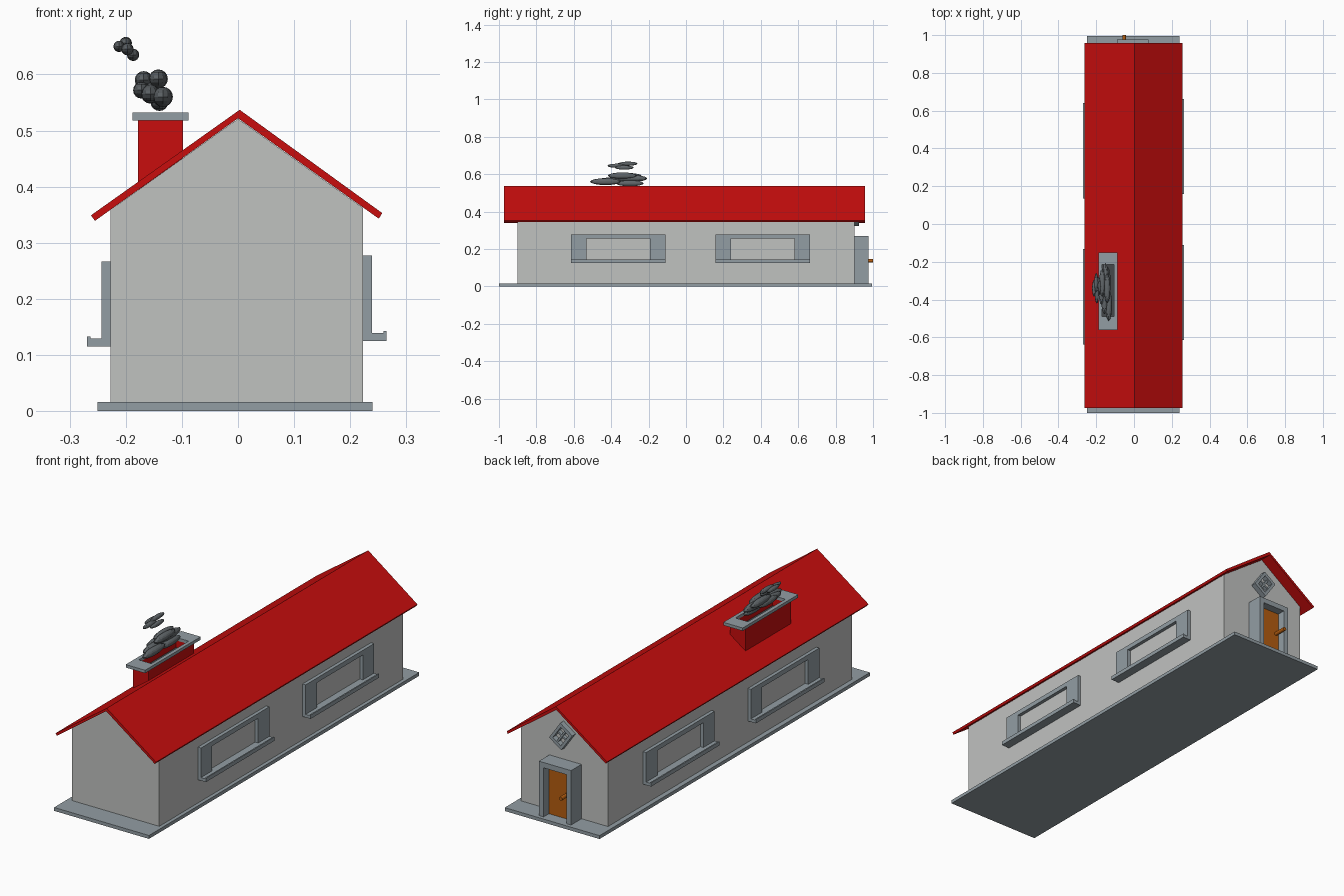
import bpy, bmesh
from mathutils import Matrix, Vector
from math import radians

cube = bpy.data.objects.get("Cube")
if cube:
    bpy.data.objects.remove(cube, do_unlink=True)


def material(name, r, g, b):
    m = bpy.data.materials.new(name)
    m.use_nodes = True
    m.diffuse_color = (r, g, b, 1)
    m.node_tree.nodes["Principled BSDF"].inputs["Base Color"].default_value = (r, g, b, 1)
    return m


wall = material("wall_grey", 0.53, 0.54, 0.53)
trim = material("trim_blue_grey", 0.29, 0.34, 0.37)
red = material("roof_red", 0.58, 0.004, 0.004)
wood = material("door_orange", 0.46, 0.11, 0.005)
smoke = material("smoke_grey", 0.12, 0.135, 0.145)
soot = material("soot_dark_grey", 0.06, 0.065, 0.07)


def finish(name, bm, mat):
    bmesh.ops.recalc_face_normals(bm, faces=bm.faces)
    mesh = bpy.data.meshes.new(name)
    bm.to_mesh(mesh)
    bm.free()
    mesh.materials.append(mat)
    obj = bpy.data.objects.new(name, mesh)
    bpy.context.collection.objects.link(obj)
    return obj


def place(p, axis, t):
    """Put a 2D profile point at depth t along an axis."""
    a, b = p
    return {"x": (t, a, b), "y": (a, t, b), "z": (a, b, t)}[axis]


def rect(a0, a1, b0, b1):
    return [(a0, b0), (a1, b0), (a1, b1), (a0, b1)]


def extrude(bm, axis, lo, hi):
    move = Vector(place((0, 0), axis, hi - lo))
    out = bmesh.ops.extrude_face_region(bm, geom=bm.faces[:], use_keep_orig=True)
    verts = [g for g in out["geom"] if isinstance(g, bmesh.types.BMVert)]
    bmesh.ops.translate(bm, vec=move, verts=verts)


def prism(name, profile, axis, lo, hi, mat):
    bm = bmesh.new()
    bm.faces.new([bm.verts.new(place(p, axis, lo)) for p in profile])
    extrude(bm, axis, lo, hi)
    return finish(name, bm, mat)


def ring(name, outer, inner, axis, lo, hi, mat):
    bm = bmesh.new()
    o = [bm.verts.new(place(p, axis, lo)) for p in outer]
    i = [bm.verts.new(place(p, axis, lo)) for p in inner]
    for k in range(4):
        n = (k + 1) % 4
        bm.faces.new([o[k], o[n], i[n], i[k]])
    extrude(bm, axis, lo, hi)
    return finish(name, bm, mat)


def arch(a0, a1, b0, b1, side, top):
    """Square doorway outline, open at the bottom."""
    return [(a0, b0), (a0, b1), (a1, b1), (a1, b0),
            (a1 - side, b0), (a1 - side, b1 - top),
            (a0 + side, b1 - top), (a0 + side, b0)]


# Base, walls and roof
prism("base_slab", rect(-0.25, 0.24, -1, 0.995), "z", 0, 0.016, trim)
prism("walls", [(-0.227, 0.016), (0.223, 0.016), (0.223, 0.362), (0, 0.521), (-0.227, 0.359)],
      "y", -0.9, 0.9, wall)
prism("roof", [(-0.262, 0.349), (0.003, 0.537), (0.257, 0.353),
               (0.251, 0.343), (0, 0.522), (-0.255, 0.339)],
      "y", -0.973, 0.957, red)


# Side windows with lipped sills
def side_window(name, face, out, y, z):
    y1 = y + 0.505
    prism(name + "_frame", arch(y, y1, z + 0.014, z + 0.152, 0.082, 0.022),
          "x", face, face + out * 0.016, trim)
    tip = face + out * 0.042
    lip = tip - out * 0.006
    prism(name + "_sill", [(face, z), (tip, z), (tip, z + 0.018), (lip, z + 0.018),
                           (lip, z + 0.014), (face, z + 0.014)], "y", y, y1, trim)


for label, y in (("front", -0.615), ("back", 0.158)):
    side_window(label + "_left_window", 0.223, 1, y, 0.125)
    side_window(label + "_right_window", -0.227, -1, y - 0.022, 0.115)

# Back door with deep surround and knob
prism("door_surround", arch(-0.09, 0.076, 0.016, 0.27, 0.024, 0.025), "y", 0.9, 0.977, trim)
prism("door", rect(-0.066, 0.052, 0.016, 0.245), "y", 0.9, 0.938, wood)
bm = bmesh.new()
bmesh.ops.create_cone(bm, cap_ends=True, segments=12, radius1=0.009, radius2=0.009, depth=0.064,
                      matrix=Matrix.Translation((-0.052, 0.968, 0.137)) @ Matrix.Rotation(radians(90), 4, "X"))
finish("door_knob", bm, wood)

# Tilted attic window, turned to follow the roof slope
attic = [ring("attic_window_frame", rect(-0.038, 0.038, -0.05, 0.05),
              rect(-0.025, 0.025, -0.035, 0.035), "y", 0, 0.025, trim),
         prism("attic_window_upright", rect(-0.004, 0.004, -0.036, 0.036), "y", 0, 0.018, trim),
         prism("attic_window_crossbar", rect(-0.026, 0.026, -0.004, 0.004), "y", 0, 0.017, trim)]
for part in attic:
    part.data.transform(Matrix.Translation((0, 0.9, 0.385)) @ Matrix.Rotation(radians(-35), 4, "Y"))

# Hollow chimney with cap
hole = rect(-0.17, -0.105, -0.49, -0.215)
ring("chimney", rect(-0.178, -0.098, -0.52, -0.185), hole, "z", 0.37, 0.518, red)
ring("chimney_cap", rect(-0.188, -0.088, -0.56, -0.15), hole, "z", 0.518, 0.532, trim)
prism("chimney_floor", hole, "z", 0.48, 0.485, soot)

# Smoke puffs: x, y, z, radius
puffs = {
    "large_smoke": [(-0.168, -0.31, 0.59, 0.016), (-0.142, -0.34, 0.592, 0.017),
                    (-0.172, -0.36, 0.572, 0.015), (-0.152, -0.29, 0.577, 0.018),
                    (-0.134, -0.43, 0.56, 0.018), (-0.14, -0.30, 0.551, 0.016),
                    (-0.156, -0.40, 0.565, 0.017)],
    "small_smoke": [(-0.212, -0.34, 0.65, 0.01), (-0.2, -0.31, 0.656, 0.011),
                    (-0.197, -0.37, 0.645, 0.011), (-0.187, -0.33, 0.635, 0.011)],
}
for name, balls in puffs.items():
    bm = bmesh.new()
    for x, y, z, r in balls:
        bmesh.ops.create_uvsphere(bm, u_segments=12, v_segments=8, radius=r,
                                  matrix=Matrix.Translation((x, y, z)) @ Matrix.Diagonal((1, 4.6, 1, 1)))
    finish(name, bm, smoke)
